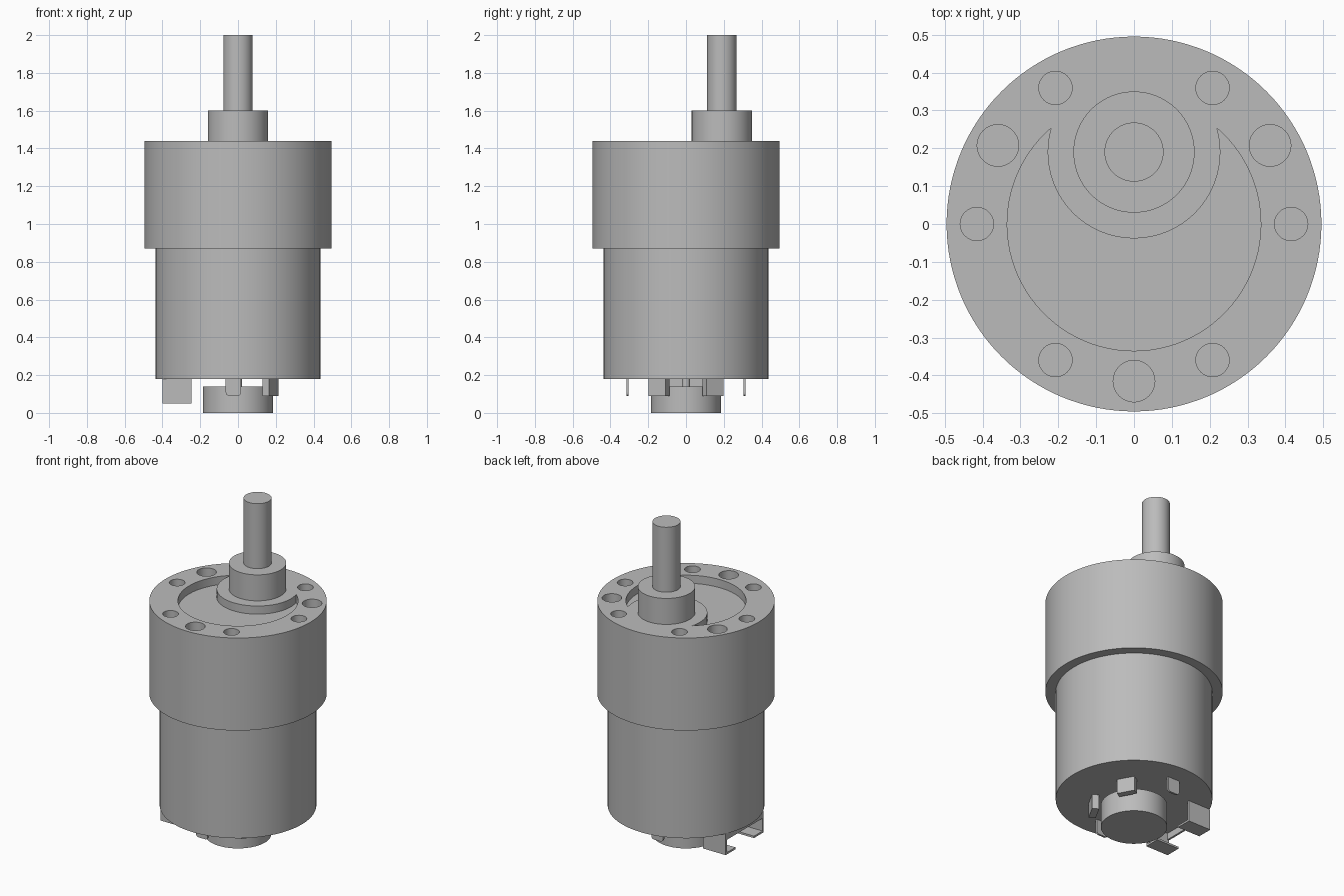
import bpy, bmesh
from math import sin, cos, pi, radians, atan2, hypot

cube = bpy.data.objects.get("Cube")
if cube:
    bpy.data.objects.remove(cube, do_unlink=True)

metal = bpy.data.materials.new("grey_metal")
metal.use_nodes = True
GREY = (0.5, 0.5, 0.5, 1)
metal.diffuse_color = GREY
metal.node_tree.nodes["Principled BSDF"].inputs["Base Color"].default_value = GREY


def prism(name, outline, z0, z1):
    """Extrude a flat outline of (x, y) points from z0 up to z1."""
    bm = bmesh.new()
    face = bm.faces.new([bm.verts.new((x, y, z0)) for x, y in outline])
    top = bmesh.ops.extrude_face_region(bm, geom=[face])["geom"]
    verts = [v for v in top if isinstance(v, bmesh.types.BMVert)]
    bmesh.ops.translate(bm, verts=verts, vec=(0, 0, z1 - z0))
    bmesh.ops.recalc_face_normals(bm, faces=bm.faces)
    mesh = bpy.data.meshes.new(name)
    bm.to_mesh(mesh)
    bm.free()
    mesh.materials.append(metal)
    obj = bpy.data.objects.new(name, mesh)
    bpy.context.collection.objects.link(obj)
    return obj


def arc(cx, cy, r, a0, a1, n):
    steps = [a0 + (a1 - a0) * i / n for i in range(n + 1)]
    return [(cx + r * cos(a), cy + r * sin(a)) for a in steps]


def cylinder(name, r, z0, z1, x=0, y=0, n=96):
    return prism(name, arc(x, y, r, 0, 2 * pi, n)[:-1], z0, z1)


def box(name, x0, x1, y0, y1, z0, z1):
    return prism(name, [(x0, y0), (x1, y0), (x1, y1), (x0, y1)], z0, z1)


def activate(obj):
    bpy.ops.object.select_all(action='DESELECT')
    obj.select_set(True)
    bpy.context.view_layer.objects.active = obj


def cut(obj, cutter):
    cutter.hide_render = True
    mod = obj.modifiers.new("cut", 'BOOLEAN')
    mod.operation, mod.solver, mod.object = 'DIFFERENCE', 'EXACT', cutter
    activate(obj)
    bpy.ops.object.modifier_apply(modifier=mod.name)
    bpy.data.objects.remove(cutter, do_unlink=True)


def smooth(obj):
    activate(obj)
    bpy.ops.object.shade_smooth_by_angle(angle=radians(30))


# Main heights and the offset of the output axis
TOP, STEP, BASE = 1.44, 0.87, 0.18
AXIS = 0.19

# Gearbox housing
gearbox = cylinder("gearbox_housing", 0.495, STEP, TOP, n=128)

# Crescent recess around the raised pad
R, PAD = 0.335, 0.228
ty = (R * R - PAD * PAD + AXIS * AXIS) / (2 * AXIS)
tx = (R * R - ty * ty) ** 0.5
tip = atan2(ty, tx)
inner = atan2(ty - AXIS, tx)
outline = arc(0, 0, R, pi - tip, 2 * pi + tip, 72)
outline += arc(0, AXIS, PAD, inner, -pi - inner, 56)[1:-1]
cut(gearbox, prism("recess_cutter", outline, TOP - 0.05, TOP + 0.1))

# Six small screw holes and three larger ones
holes = [(a, 0.044) for a in range(0, 360, 60)] + [(a, 0.055) for a in (30, 150, 270)]
for angle, r in holes:
    a = radians(angle)
    cut(gearbox, cylinder("hole_cutter", r, TOP - 0.12, TOP + 0.1,
                          0.415 * cos(a), 0.415 * sin(a), 32))
smooth(gearbox)

# Output boss, shaft, motor can, rear cap and its pin
for args in (("output_boss", 0.16, TOP, 1.6, 0, AXIS),
             ("output_shaft", 0.078, 1.6, 2.0, 0, AXIS),
             ("motor_can", 0.437, BASE, STEP),
             ("rear_cap", 0.185, 0, 0.14),
             ("rear_pin", 0.022, 0.14, BASE)):
    smooth(cylinder(*args))

# Terminal bracket: strip joining two side plates with inward feet
PLATE = 0.012
box("bracket_strip", -0.4, -0.4 + PLATE, -0.185, 0.185, 0.14, BASE)
for side, word in ((-1, "front"), (1, "back")):
    out, into = side * 0.185, side * (0.185 - PLATE)
    y0, y1 = sorted((out, into))
    box(word + "_bracket_plate", -0.4, -0.245, y0, y1, 0.05, BASE)
    y0, y1 = sorted((into, side * 0.09))
    box(word + "_bracket_foot", -0.4, -0.245, y0, y1, 0.05, 0.05 + PLATE)

    # Thin tab with rounded lower corners
    y = side * 0.31
    tab = box(word + "_tab", -0.065, 0.015, y - 0.006, y + 0.006, 0.09, BASE)
    bm = bmesh.new()
    bm.from_mesh(tab.data)
    low = [e for e in bm.edges
           if all(v.co.z < 0.1 for v in e.verts)
           and abs(e.verts[0].co.x - e.verts[1].co.x) < 0.001]
    bmesh.ops.bevel(bm, geom=low, offset=0.018, segments=4, profile=0.5,
                    affect='EDGES')
    bm.to_mesh(tab.data)
    bm.free()

    # Angled block beside the cap
    a = side * radians(29)
    corners = [(-0.02, -0.052), (0.02, -0.052), (0.02, 0.052), (-0.02, 0.052)]
    prism(word + "_block",
          [(0.172 + u * cos(a) - v * sin(a), side * 0.143 + u * sin(a) + v * cos(a))
           for u, v in corners], 0.09, BASE)
